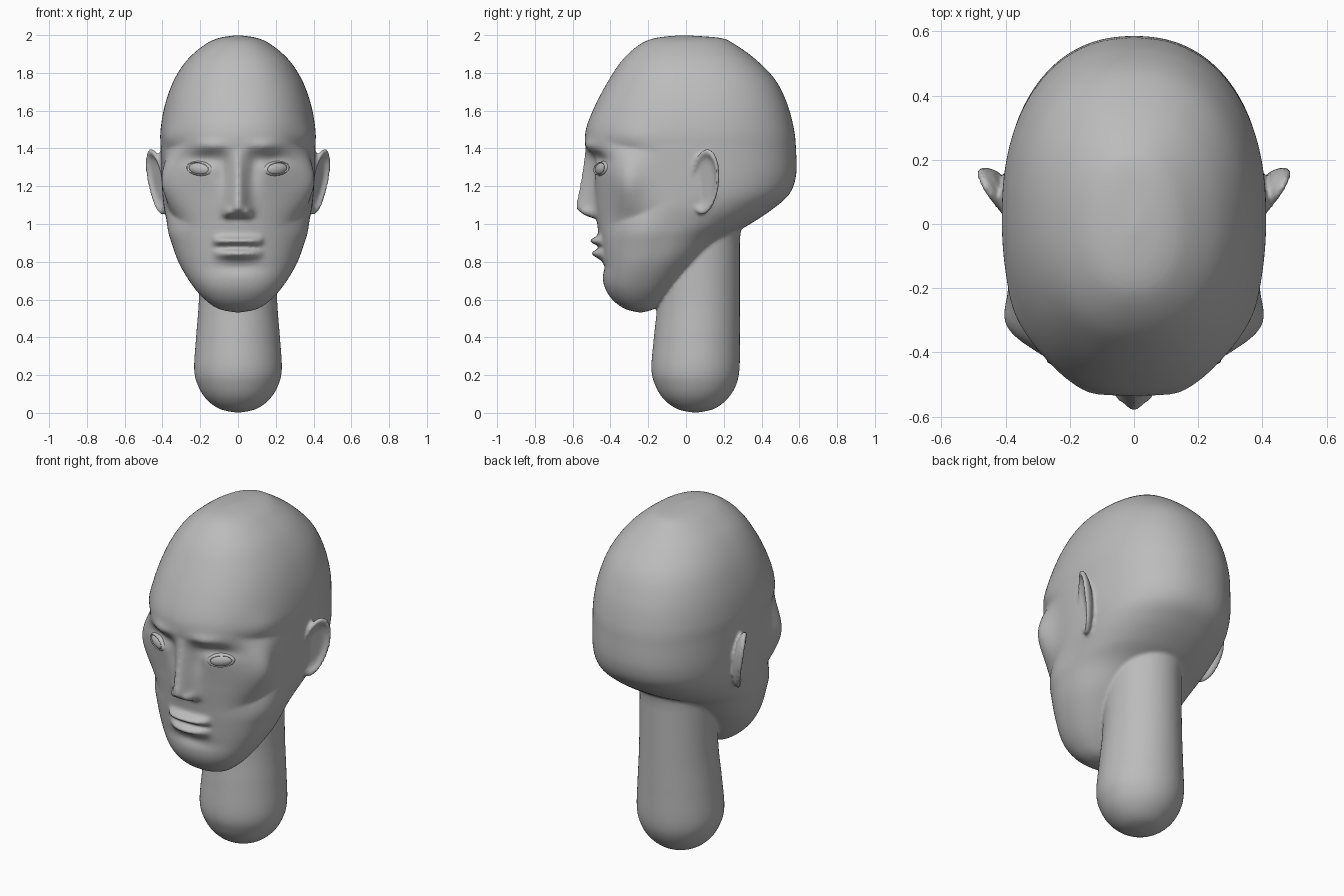
import bpy, bmesh, math
from mathutils import Matrix, Vector
from mathutils.bvhtree import BVHTree

cube = bpy.data.objects.get("Cube")
if cube:
    bpy.data.objects.remove(cube)

GREY = (0.5, 0.5, 0.5, 1)
clay = bpy.data.materials.new("grey_clay")
clay.use_nodes = True
clay.diffuse_color = GREY
clay.node_tree.nodes["Principled BSDF"].inputs["Base Color"].default_value = GREY


def bell(d):
    return math.exp(-d * d)


def smooth_rows(rows, steps):
    """Catmull-Rom interpolation through a list of section rows."""
    out = []
    for i in range(len(rows) - 1):
        a, b, c, d = (rows[max(i - 1, 0)], rows[i], rows[i + 1], rows[min(i + 2, len(rows) - 1)])
        for s in range(steps):
            t = s / steps
            out.append([q + t * (r - p + t * (2 * p - 5 * q + 4 * r - s4 + t * (3 * (q - r) + s4 - p))) / 2
                        for p, q, r, s4 in zip(a, b, c, d)])
    return out + [list(rows[-1])]


def loft(bm, rows, power, steps, segs=192):
    """Stack oval sections given as (height, half width, front, back)."""
    rings = []
    for z, w, front, back in smooth_rows(rows, steps):
        mid, deep = (front + back) / 2, (back - front) / 2
        ring = []
        for k in range(segs):
            a = math.tau * k / segs
            c, s = math.cos(a), math.sin(a)
            x = math.copysign(abs(c) ** (2 / power), c) * max(w, 0)
            y = math.copysign(abs(s) ** (2 / power), s) * deep
            ring.append(bm.verts.new((x, mid + y, z)))
        rings.append(ring)
    for lo, hi in zip(rings, rings[1:]):
        for k in range(segs):
            n = (k + 1) % segs
            bm.faces.new((lo[k], lo[n], hi[n], hi[k]))
    bmesh.ops.remove_doubles(bm, verts=sum(rings, []), dist=0.0001)


def lathe(bm, profile, matrix, segs=48):
    """Revolve a (radius, height) profile round local z and place it."""
    verts = [bm.verts.new((r, 0, h)) for r, h in profile]
    edges = [bm.edges.new(pair) for pair in zip(verts, verts[1:])]
    before = set(bm.verts) - set(verts)
    bmesh.ops.spin(bm, geom=verts + edges, axis=(0, 0, 1), cent=(0, 0, 0),
                   angle=math.tau, steps=segs)
    made = [v for v in bm.verts if v not in before]
    bmesh.ops.transform(bm, matrix=matrix, verts=made)
    bmesh.ops.remove_doubles(bm, verts=made, dist=0.0001)


def finish(bm, name):
    bmesh.ops.recalc_face_normals(bm, faces=bm.faces)
    for f in bm.faces:
        f.smooth = True
    mesh = bpy.data.meshes.new(name)
    bm.to_mesh(mesh)
    bm.free()
    mesh.materials.append(clay)
    obj = bpy.data.objects.new(name, mesh)
    bpy.context.collection.objects.link(obj)
    return obj


# Skull and jaw sections: height, half width, front, back
SKULL = [
    (.53, 0, -.24, -.24), (.55, .1, -.32, -.17), (.6, .175, -.39, -.11), (.68, .245, -.435, -.03),
    (.8, .315, -.445, .08), (.92, .35, -.46, .2), (1, .37, -.47, .34), (1.08, .39, -.48, .46),
    (1.16, .4, -.49, .548), (1.26, .406, -.505, .583), (1.4, .41, -.53, .582), (1.5, .41, -.53, .572),
    (1.63, .387, -.48, .538), (1.76, .34, -.41, .475), (1.87, .268, -.335, .37),
    (1.95, .175, -.245, .26), (1.985, .1, -.16, .18), (2, 0, -.02, -.02)]

# Neck sections, rounded at the bottom
NECK = [
    (0, 0, .05, .05), (.02, .095, -.045, .145), (.07, .165, -.115, .215), (.14, .21, -.16, .262),
    (.23, .232, -.183, .283), (.4, .222, -.17, .285), (.6, .207, -.15, .285),
    (.9, .2, -.14, .285), (1.05, .19, -.1, .285), (1.06, 0, .1, .1)]

# Soft face forms: centre, reach, push (mirrored on both sides)
FORMS = [
    ((.34, -.33, 1.22), (.14, .11, .15), (.075, 0, 0)),         # cheekbone
    ((.14, -.5, 1.415), (.09, .12, .03), (0, -.018, 0)),        # brow
    ((.17, -.47, 1.345), (.09, .15, .04), (0, .035, 0)),        # eye socket
    ((.085, -.5, 1.3), (.035, .15, .09), (0, .02, 0)),          # inner eye hollow
    ((.36, -.32, 1.44), (.08, .12, .08), (-.02, .01, 0)),       # temple
    ((.33, -.25, .98), (.1, .15, .1), (-.02, 0, 0)),            # cheek hollow
    ((.052, -.5, 1.06), (.024, .15, .025), (0, -.04, 0)),       # nostril wing
    ((0, -.45, .77), (.12, .15, .03), (0, .012, 0)),            # hollow under lip
]


def sculpt(co):
    x, y, z = abs(co.x), co.y, co.z
    move = Vector()
    for centre, reach, push in FORMS:
        d2 = sum(((p - c) / r) ** 2 for p, c, r in zip((x, y, z), centre, reach))
        move += Vector(push) * math.exp(-d2)
    # Nose: a ridge growing to the tip, cut off sharply underneath
    if 1.03 < z < 1.4:
        fall = min((1.4 - z) / .3, 1)
        base = min((z - 1.03) / .05, 1) ** .5
        move.y -= .1 * fall * base * bell(x / (.03 + .025 * fall)) * (y < -.2)
    # Lips: two rolls with a line between them
    if x < .14 and y < -.2:
        across = 1 - (x / .14) ** 4
        move.y -= .05 * across * bell((z - .91) / .022)
        move.y -= .05 * across * (1 - (x / .17) ** 2) * bell((z - .843) / .026)
        move.y += .015 * across * bell((z - .877) / .01)
    co.x += math.copysign(move.x, co.x)
    co.y += move.y


head = bmesh.new()
loft(head, SKULL, 2.25, 14)
for v in head.verts:
    sculpt(v.co)
bmesh.ops.recalc_face_normals(head, faces=head.faces)
face_surface = BVHTree.FromBMesh(head)
loft(head, NECK, 2, 6)

# Ears: dished ovals with a raised rim, flared to the back
EAR = [(0, .1), (.55, .1), (.72, .3), (.84, .9), (.93, 1), (1, .6), (.95, 0), (.7, -.8), (0, -1.6)]
for side in (1, -1):
    place = (Matrix.Scale(side, 4, (1, 0, 0)) @ Matrix.Translation((.418, .105, 1.225))
             @ Matrix.Rotation(-.5, 4, "Z") @ Matrix.Rotation(-.2, 4, "X")
             @ Matrix.Rotation(.12, 4, "Y") @ Matrix.Rotation(math.pi / 2, 4, "Y")
             @ Matrix.Diagonal((.18, .085, .025, 1)))
    lathe(head, EAR, place)

head_obj = finish(head, "head_and_neck")
remesh = head_obj.modifiers.new("fuse", "REMESH")
remesh.mode = "VOXEL"
remesh.voxel_size = .009
remesh.use_smooth_shade = True
soften = head_obj.modifiers.new("soften", "SMOOTH")
soften.factor = .5
soften.iterations = 4

# Eyes: almond lenses framed by thin lids, laid on the face
EYE = [(0, .016), (.4, .014), (.75, .009), (.92, .004), (.94, .001), (.98, .009), (1.08, .009), (1.3, -.012)]
for side, name in ((1, "left_eye"), (-1, "right_eye")):
    hit, normal, _, _ = face_surface.ray_cast(Vector((.207 * side, -2, 1.293)), Vector((0, 1, 0)))
    normal = Vector((normal.x, normal.y, normal.z * .3)).normalized()
    across = Vector((0, 0, 1)).cross(normal).normalized()
    across = (across + Vector((0, 0, .12 * side))).normalized()
    up = normal.cross(across)
    basis = Matrix((across, up, normal)).transposed().to_4x4()
    eye = bmesh.new()
    lathe(eye, EYE, Matrix.Translation(hit) @ basis @ Matrix.Diagonal((.062, .031, 1, 1)))
    finish(eye, name)
